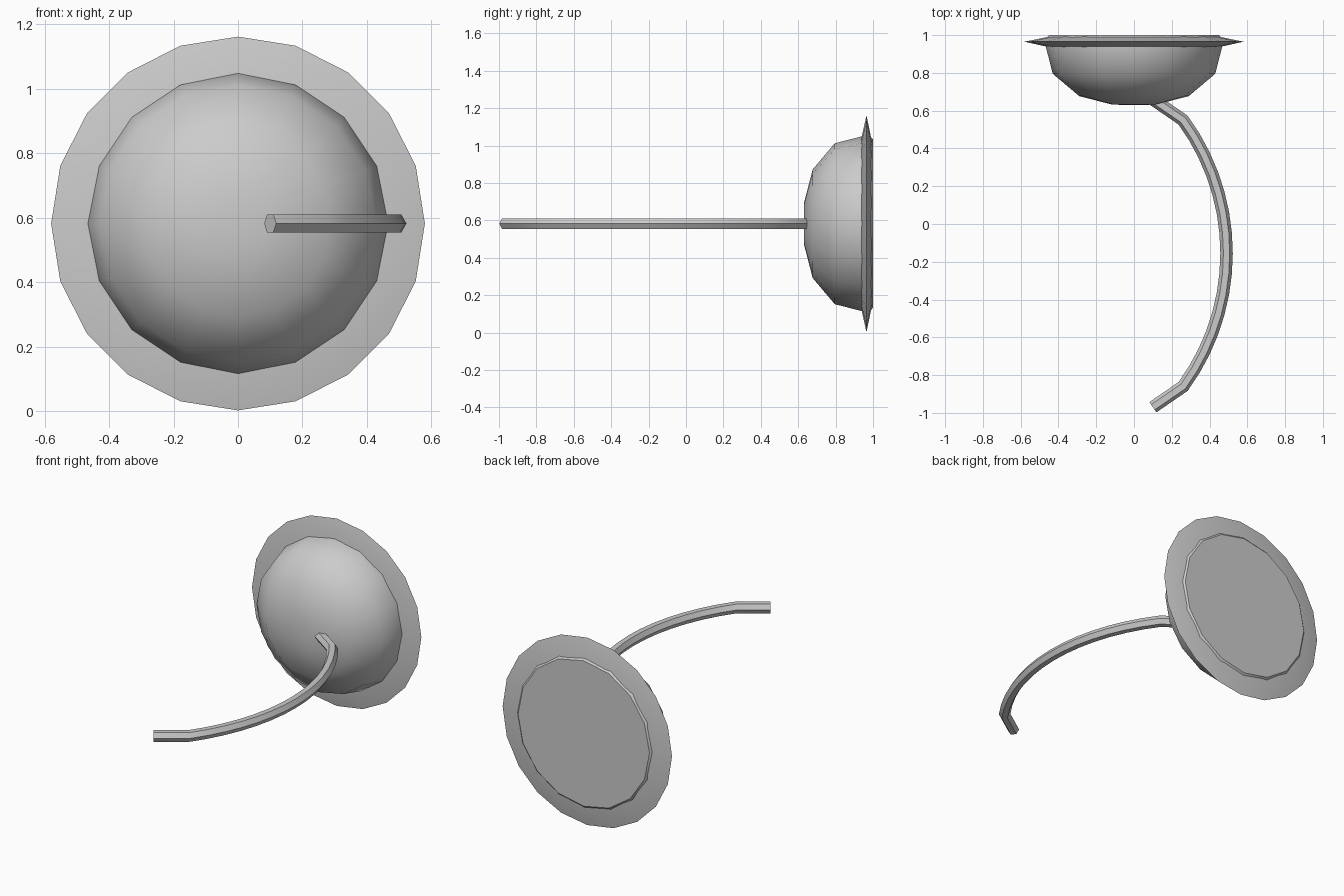
import bpy, bmesh, math
from mathutils import Vector

if "Cube" in bpy.data.objects:
    bpy.data.objects.remove(bpy.data.objects["Cube"])

CZ = 0.582
grey = bpy.data.materials.new("plain grey")
grey.diffuse_color = (0.6, 0.6, 0.6, 1)
grey.use_nodes = True
grey.node_tree.nodes["Principled BSDF"].inputs["Base Color"].default_value = grey.diffuse_color


def add_mesh(name, rings, smooth):
    """Skin a list of closed rings and cap both ends."""
    bm = bmesh.new()
    loops = [[bm.verts.new(p) for p in ring] for ring in rings]
    n = len(loops[0])
    for a, b in zip(loops, loops[1:]):
        for i in range(n):
            j = (i + 1) % n
            bm.faces.new((a[i], a[j], b[j], b[i]))
    bm.faces.new(loops[0])
    bm.faces.new(loops[-1])
    bmesh.ops.recalc_face_normals(bm, faces=bm.faces)
    me = bpy.data.meshes.new(name)
    bm.to_mesh(me)
    bm.free()
    me.materials.append(grey)
    ob = bpy.data.objects.new(name, me)
    bpy.context.collection.objects.link(ob)
    if smooth:
        bpy.ops.object.select_all(action='DESELECT')
        ob.select_set(True)
        bpy.context.view_layer.objects.active = ob
        bpy.ops.object.shade_smooth_by_angle(angle=math.radians(smooth))
    return ob


def lathe(name, profile, sides, smooth):
    """Revolve (radius, y) points about the horizontal y axis."""
    rings = []
    for r, y in profile:
        rings.append([(r * math.sin(2 * math.pi * i / sides), y,
                       CZ + r * math.cos(2 * math.pi * i / sides)) for i in range(sides)])
    return add_mesh(name, rings, smooth)


# domed body with a slim back plate
lathe("dome", [(0.02, 0.63), (0.115, 0.632), (0.29, 0.677), (0.43, 0.795),
               (0.466, 0.935), (0.466, 0.985), (0.45, 1.0)], 16, 42)

# thin sharp-edged rim
lathe("rim", [(0.44, 0.934), (0.58, 0.965), (0.44, 0.994)], 20, 20)

# curved tail: shallow arc with a straight tip at each end
R, MID, HALF = 1.196, -0.155, 0.705
top = math.asin(HALF / R)
path = [Vector((0.10, MID - 0.815, CZ))]
for k in range(15):
    a = -top + 2 * top * k / 14
    path.append(Vector((0.49 - R + R * math.cos(a), MID + R * math.sin(a), CZ)))
path.append(Vector((0.10, MID + 0.815, CZ)))

rings = []
for i, p in enumerate(path):
    before = (p - path[i - 1]).normalized() if i else None
    after = (path[i + 1] - p).normalized() if i + 1 < len(path) else None
    t = ((before or after) + (after or before)).normalized()
    miter = 1 / t.dot(before or after)
    side = Vector((t.y, -t.x, 0)) * miter
    rings.append([p + 0.033 * (side * math.cos(math.pi * j / 3)
                               + Vector((0, 0, math.sin(math.pi * j / 3))))
                  for j in range(6)])
add_mesh("tail", rings, 30)
